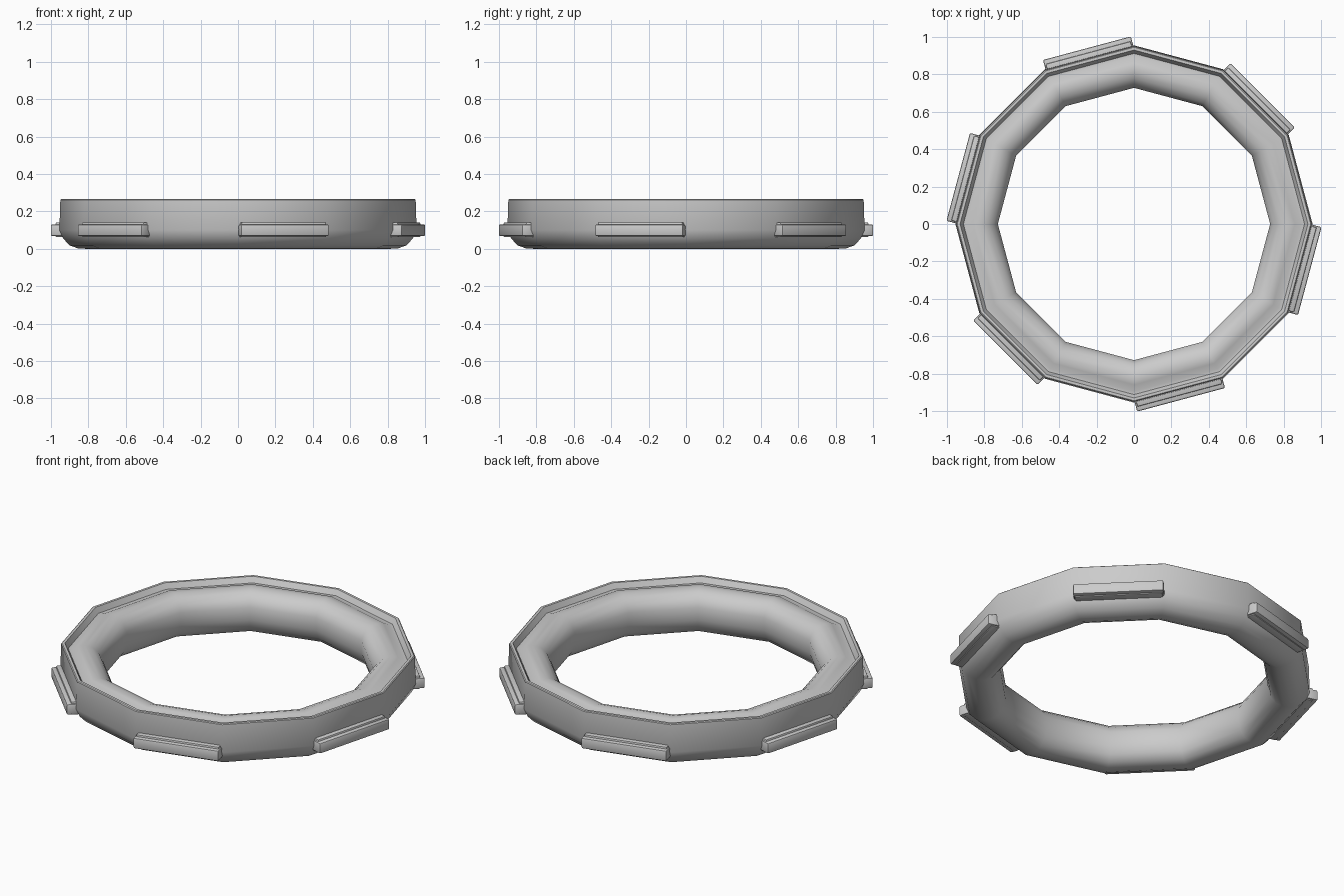
import bpy, bmesh
from math import cos, sin, radians
from mathutils import Matrix

if "Cube" in bpy.data.objects:
    bpy.data.objects.remove(bpy.data.objects["Cube"])

SIDES = 12


def finish(bm, name, angle=35):
    bmesh.ops.recalc_face_normals(bm, faces=bm.faces)
    mesh = bpy.data.meshes.new(name)
    bm.to_mesh(mesh)
    bm.free()
    ob = bpy.data.objects.new(name, mesh)
    bpy.context.collection.objects.link(ob)
    bpy.ops.object.select_all(action='DESELECT')
    ob.select_set(True)
    bpy.context.view_layer.objects.active = ob
    bpy.ops.object.shade_smooth_by_angle(angle=radians(angle))
    return ob


# Ring cross-section (radius, height): outer wall, rim, groove, rounded inner tube, belly
profile = [(0.955, 0.10), (0.950, 0.262), (0.945, 0.266), (0.930, 0.266),
           (0.912, 0.235), (0.895, 0.235), (0.860, 0.252), (0.820, 0.256),
           (0.780, 0.243), (0.748, 0.215), (0.728, 0.175), (0.730, 0.10),
           (0.745, 0.05), (0.775, 0.015), (0.815, 0.0), (0.855, 0.002),
           (0.900, 0.018), (0.935, 0.055)]
bm = bmesh.new()
rings = []
for i in range(SIDES):
    a = radians(i * 360 / SIDES)
    rings.append([bm.verts.new((r * cos(a), r * sin(a), z)) for r, z in profile])
n = len(profile)
for i in range(SIDES):
    p, q = rings[i], rings[(i + 1) % SIDES]
    for j in range(n):
        k = (j + 1) % n
        bm.faces.new((p[j], q[j], q[k], p[k]))
finish(bm, "ring_body")


def add_bar(bm, x0, x1, half, z0, z1, bevel):
    m = (Matrix.Translation(((x0 + x1) / 2, 0, (z0 + z1) / 2))
         @ Matrix.Diagonal((x1 - x0, 2 * half, z1 - z0, 1)))
    verts = bmesh.ops.create_cube(bm, size=1, matrix=m)["verts"]
    edges = list({e for v in verts for e in v.link_edges})
    bmesh.ops.bevel(bm, geom=edges, offset=bevel, segments=2, profile=0.5, affect='EDGES')


# Stepped grip lugs on every other flat side
for i in range(6):
    bm = bmesh.new()
    add_bar(bm, 0.88, 0.948, 0.235, 0.062, 0.141, 0.006)
    add_bar(bm, 0.90, 0.973, 0.243, 0.068, 0.130, 0.008)
    ob = finish(bm, f"grip_lug_{i + 1}")
    ob.rotation_euler.z = radians(45 + 60 * i)
